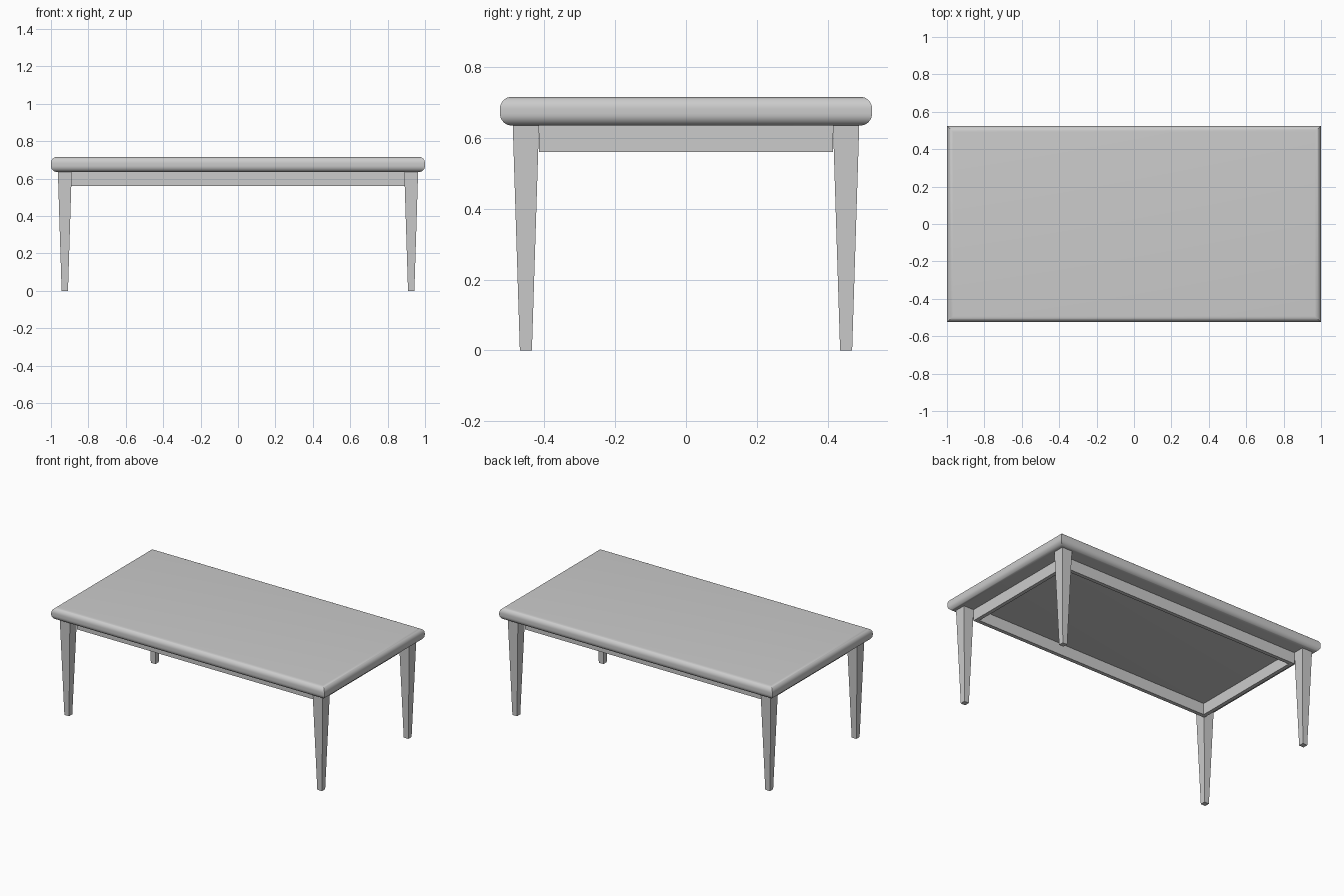
import bpy, bmesh, math

default = bpy.data.objects.get("Cube")
if default:
    bpy.data.objects.remove(default, do_unlink=True)

grey = bpy.data.materials.new("light_grey")
grey.use_nodes = True
colour = (0.6, 0.6, 0.6, 1.0)
grey.diffuse_color = colour
grey.node_tree.nodes["Principled BSDF"].inputs["Base Color"].default_value = colour


def rect(bm, hx, hy, z, cx=0.0, cy=0.0):
    """One rectangular ring of vertices."""
    return [bm.verts.new((cx + sx * hx, cy + sy * hy, z))
            for sx, sy in ((-1, -1), (1, -1), (1, 1), (-1, 1))]


def bridge(bm, a, b):
    for i in range(4):
        j = (i + 1) % 4
        bm.faces.new((a[i], a[j], b[j], b[i]))


def finish(name, bm):
    bmesh.ops.recalc_face_normals(bm, faces=bm.faces[:])
    mesh = bpy.data.meshes.new(name)
    bm.to_mesh(mesh)
    bm.free()
    mesh.materials.append(grey)
    obj = bpy.data.objects.new(name, mesh)
    bpy.context.collection.objects.link(obj)
    return obj


def loft(name, rings, cx=0.0, cy=0.0):
    """Capped solid through (half_x, half_y, z) rectangles."""
    bm = bmesh.new()
    loops = [rect(bm, hx, hy, z, cx, cy) for hx, hy, z in rings]
    for a, b in zip(loops, loops[1:]):
        bridge(bm, a, b)
    bm.faces.new(loops[0])
    bm.faces.new(loops[-1])
    return finish(name, bm)


LENGTH, DEPTH = 1.0, 0.525
TOP, UNDER = 0.716, 0.635

# Tabletop: rounded edge profile, mitred at the square corners
radius, steps = 0.033, 8
rings = []
for centre_z, start in ((UNDER + radius, -90), (TOP - radius, 0)):
    for i in range(steps + 1):
        a = math.radians(start + 90 * i / steps)
        inset = radius * (1 - math.cos(a))
        rings.append((LENGTH - inset, DEPTH - inset, centre_z + radius * math.sin(a)))
tabletop = loft("tabletop", rings)
bpy.ops.object.select_all(action="DESELECT")
tabletop.select_set(True)
bpy.context.view_layer.objects.active = tabletop
bpy.ops.object.shade_smooth_by_angle(angle=math.radians(30))

# Tapered square legs
for end, sx in (("right", -1), ("left", 1)):
    for side, sy in (("front", -1), ("back", 1)):
        loft(f"{side}_{end}_leg", [(0.017, 0.017, 0.0), (0.037, 0.037, UNDER)],
             sx * 0.926, sy * 0.452)

# Apron: open rectangular frame between the legs
bm = bmesh.new()
hx, hy, wall, low = 0.89, 0.415, 0.025, 0.56
outer_top, outer_low = rect(bm, hx, hy, UNDER), rect(bm, hx, hy, low)
inner_low, inner_top = (rect(bm, hx - wall, hy - wall, z) for z in (low, UNDER))
loops = [outer_top, outer_low, inner_low, inner_top]
for a, b in zip(loops, loops[1:] + loops[:1]):
    bridge(bm, a, b)
finish("apron", bm)
